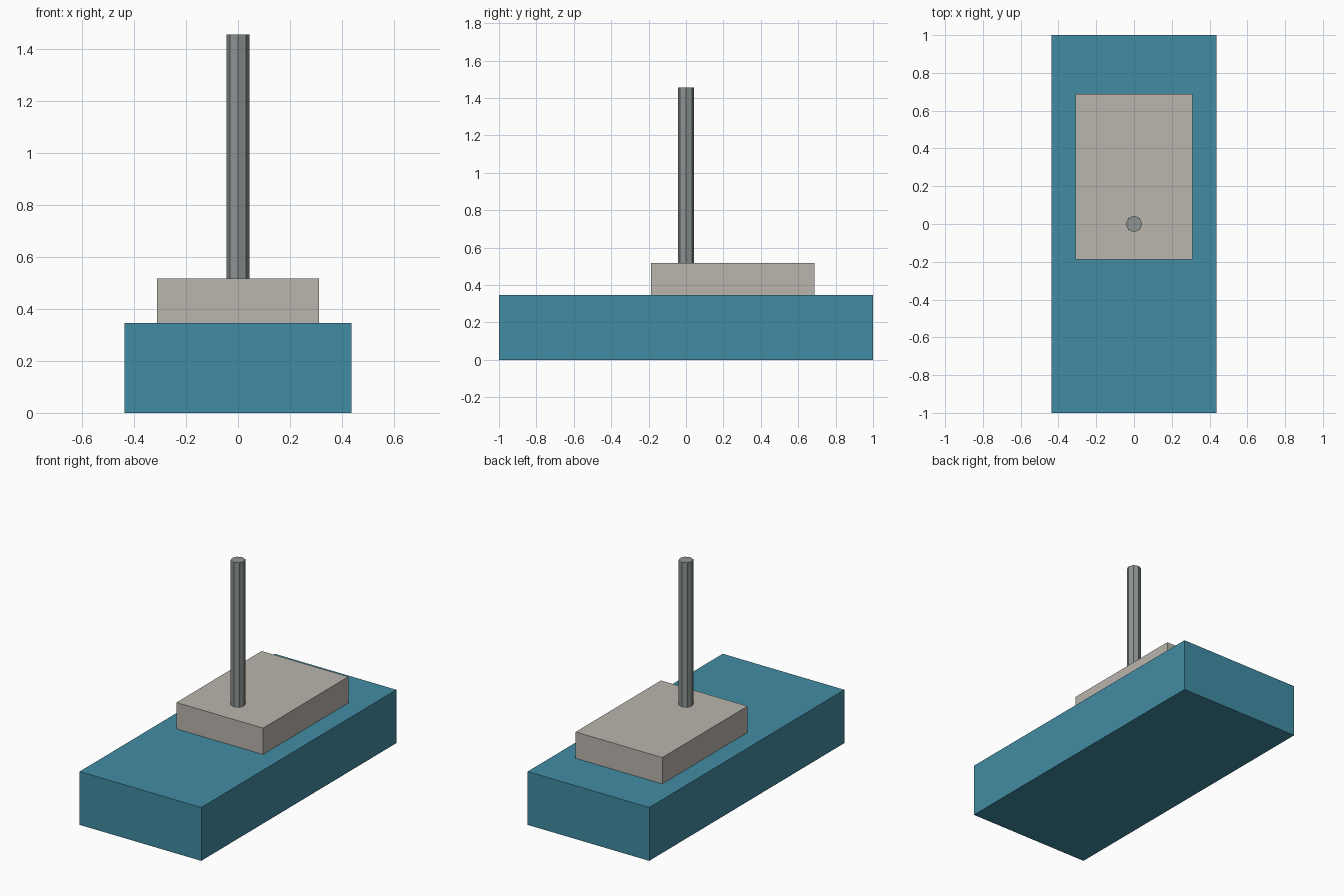
import bpy
import bmesh
from mathutils import Matrix

if "Cube" in bpy.data.objects:
    bpy.data.objects.remove(bpy.data.objects["Cube"])


def material(name, rgb):
    m = bpy.data.materials.new(name)
    m.diffuse_color = (*rgb, 1.0)
    m.use_nodes = True
    m.node_tree.nodes["Principled BSDF"].inputs["Base Color"].default_value = m.diffuse_color
    return m


def finish(name, bm, mat):
    me = bpy.data.meshes.new(name)
    bm.to_mesh(me)
    bm.free()
    me.materials.append(mat)
    ob = bpy.data.objects.new(name, me)
    bpy.context.collection.objects.link(ob)
    return ob


def box(name, size, centre, mat):
    bm = bmesh.new()
    bmesh.ops.create_cube(bm, size=1.0,
                          matrix=Matrix.Translation(centre) @ Matrix.Diagonal((*size, 1.0)))
    return finish(name, bm, mat)


def rod(name, radius, z0, z1, sides, mat):
    bm = bmesh.new()
    bmesh.ops.create_cone(bm, cap_ends=True, segments=sides, radius1=radius, radius2=radius,
                          depth=z1 - z0, matrix=Matrix.Translation((0, 0, (z0 + z1) / 2)))
    return finish(name, bm, mat)


teal = material("teal", (0.053, 0.262, 0.366))
stone = material("warm grey", (0.491, 0.462, 0.418))
metal = material("metal grey", (0.262, 0.296, 0.287))

BASE_TOP, BLOCK_TOP, POST_TOP = 0.346, 0.517, 1.455

# Long base slab
box("hull", (0.873, 2.0, BASE_TOP), (0, 0, BASE_TOP / 2), teal)
# Raised block, set towards the back
box("cabin", (0.622, 0.874, BLOCK_TOP - BASE_TOP),
    (0, 0.25, (BASE_TOP + BLOCK_TOP) / 2), stone)
# Eight-sided upright post
rod("mast", 0.0435, BLOCK_TOP, POST_TOP, 8, metal)
